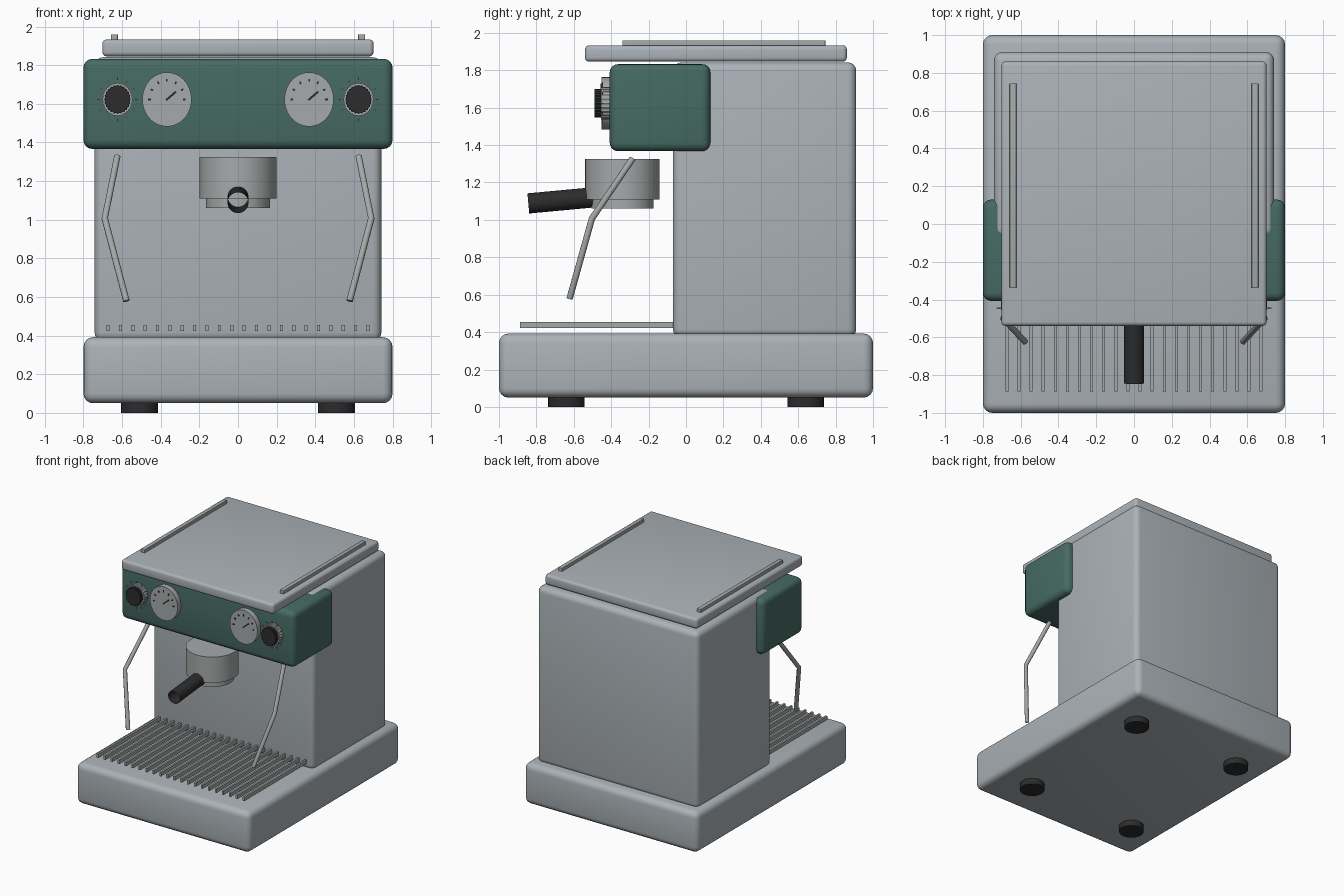
import bpy, bmesh, math
from mathutils import Matrix, Vector

if "Cube" in bpy.data.objects:
    bpy.data.objects.remove(bpy.data.objects["Cube"])


def material(name, rgb):
    m = bpy.data.materials.new(name)
    m.diffuse_color = (*rgb, 1)
    m.use_nodes = True
    m.node_tree.nodes["Principled BSDF"].inputs["Base Color"].default_value = m.diffuse_color
    return m


STEEL = material("brushed steel", (0.41, 0.45, 0.48))
CHROME = material("warm chrome", (0.38, 0.40, 0.40))
GREEN = material("dark green enamel", (0.062, 0.145, 0.125))
BLACK = material("black plastic", (0.025, 0.025, 0.025))


def finish(name, bm, mat, smooth=True):
    bmesh.ops.recalc_face_normals(bm, faces=bm.faces)
    me = bpy.data.meshes.new(name)
    bm.to_mesh(me)
    bm.free()
    me.materials.append(mat)
    ob = bpy.data.objects.new(name, me)
    bpy.context.collection.objects.link(ob)
    if smooth:
        bpy.ops.object.select_all(action='DESELECT')
        ob.select_set(True)
        bpy.context.view_layer.objects.active = ob
        bpy.ops.object.shade_smooth_by_angle(angle=math.radians(35))
    return ob


def add_box(bm, x, y, z):
    """Box from (min, max) ranges."""
    size = [r[1] - r[0] for r in (x, y, z)]
    mid = [(r[0] + r[1]) / 2 for r in (x, y, z)]
    return bmesh.ops.create_cube(bm, size=1, matrix=Matrix.Translation(mid) @ Matrix.Diagonal((*size, 1)))


def box(name, x, y, z, mat, bevel=0):
    bm = bmesh.new()
    add_box(bm, x, y, z)
    if bevel:
        bmesh.ops.bevel(bm, geom=bm.edges[:], offset=bevel, segments=4, profile=0.5, affect='EDGES')
    return finish(name, bm, mat, bevel > 0)


def cylinder(name, a, b, r, mat, segs=48, caps=True, squash=1, teeth=0):
    """Cylinder between two points; teeth shrinks every other side vertex for knurling."""
    a, b = Vector(a), Vector(b)
    bm = bmesh.new()
    bmesh.ops.create_cone(bm, cap_ends=caps, segments=segs, radius1=r, radius2=r, depth=(b - a).length)
    if teeth:
        for v in bm.verts:
            k = round(math.atan2(v.co.y, v.co.x) / (2 * math.pi / segs))
            if k % 2:
                v.co.xy *= 1 - teeth
    rot = (b - a).to_track_quat('Z', 'Y').to_matrix().to_4x4()
    mid = (a + b) / 2
    bmesh.ops.transform(bm, verts=bm.verts, matrix=Matrix.Translation(mid)
                        @ Matrix.Diagonal((squash, 1, 1, 1)) @ rot)
    return finish(name, bm, mat, not teeth)


def dial_marks(name, cx, cz, angles, r0, r1, width, y, mat, squash):
    """Thin radial strokes on a vertical dial; angles in degrees from +x."""
    bm = bmesh.new()
    for deg in angles:
        new = add_box(bm, (r0, r1), y, (-width / 2, width / 2))["verts"]
        m = (Matrix.Translation((cx, 0, cz)) @ Matrix.Diagonal((squash, 1, 1, 1))
             @ Matrix.Rotation(-math.radians(deg), 4, 'Y'))
        bmesh.ops.transform(bm, verts=new, matrix=m)
    return finish(name, bm, mat, False)


# Housing
box("base", (-0.8, 0.8), (-1, 1), (0.05, 0.392), STEEL, 0.05)
box("body", (-0.742, 0.742), (-0.07, 0.91), (0.37, 1.842), STEEL, 0.045)
box("control_panel", (-0.8, 0.8), (-0.408, 0.13), (1.367, 1.833), GREEN, 0.045)
box("cup_tray", (-0.702, 0.702), (-0.54, 0.86), (1.846, 1.933), STEEL, 0.022)

# Feet and tray rails
for sx in (-1, 1):
    for sy in (-1, 1):
        cylinder("foot", (sx * 0.51, sy * 0.64, 0), (sx * 0.51, sy * 0.64, 0.06), 0.097, BLACK, 32)
    box("tray_rail", (sx * 0.64 - 0.018, sx * 0.64 + 0.018), (-0.34, 0.745), (1.925, 1.96), CHROME, 0.004)

# Drip grate bars
bm = bmesh.new()
for i in range(22):
    x = -0.673 + i * 1.346 / 21
    add_box(bm, (x - 0.008, x + 0.008), (-0.888, -0.06), (0.423, 0.455))
finish("drip_grate", bm, CHROME, False)

# Brew group and open-ended handle
cylinder("brew_group", (0, -0.34, 1.11), (0, -0.34, 1.325), 0.199, CHROME, 64)
cylinder("filter_basket", (0, -0.34, 1.06), (0, -0.34, 1.12), 0.166, CHROME, 64)
cylinder("filter_handle", (0, -0.843, 1.088), (0, -0.5, 1.12), 0.054, BLACK, 32, caps=False)

# Steam wands, gauges and knobs
SQ = 0.91
for sx in (-1, 1):
    cu = bpy.data.curves.new("steam_wand", 'CURVE')
    cu.dimensions = '3D'
    cu.bevel_depth = 0.017
    cu.bevel_resolution = 3
    cu.use_fill_caps = True
    sp = cu.splines.new('POLY')
    sp.points.add(2)
    for p, co in zip(sp.points, [(0.625, -0.285, 1.328), (0.69, -0.503, 1.007), (0.578, -0.622, 0.58)]):
        p.co = (sx * co[0], co[1], co[2], 1)
    cu.materials.append(CHROME)
    bpy.context.collection.objects.link(bpy.data.objects.new("steam_wand", cu))

    gx, kx, z = sx * 0.368, sx * 0.624, 1.623
    cylinder("gauge", (gx, -0.40, z), (gx, -0.452, z), 0.14, CHROME, 64, squash=SQ)
    dial_marks("gauge_marks", gx, z, range(0, 181, 30), 0.092, 0.107, 0.009, (-0.457, -0.45), BLACK, SQ)
    dial_marks("gauge_needle", gx, z, [38], -0.006, 0.066, 0.011, (-0.459, -0.45), BLACK, SQ)

    cylinder("knob_collar", (kx, -0.40, z), (kx, -0.455, z), 0.087, CHROME, 48, squash=SQ, teeth=0.05)
    cylinder("knob", (kx, -0.45, z), (kx, -0.49, z), 0.076, BLACK, 48, squash=SQ, teeth=0.07)
    dial_marks("knob_marks", kx, z, range(0, 360, 30), 0.1, 0.115, 0.007, (-0.45, -0.443), CHROME, SQ)
